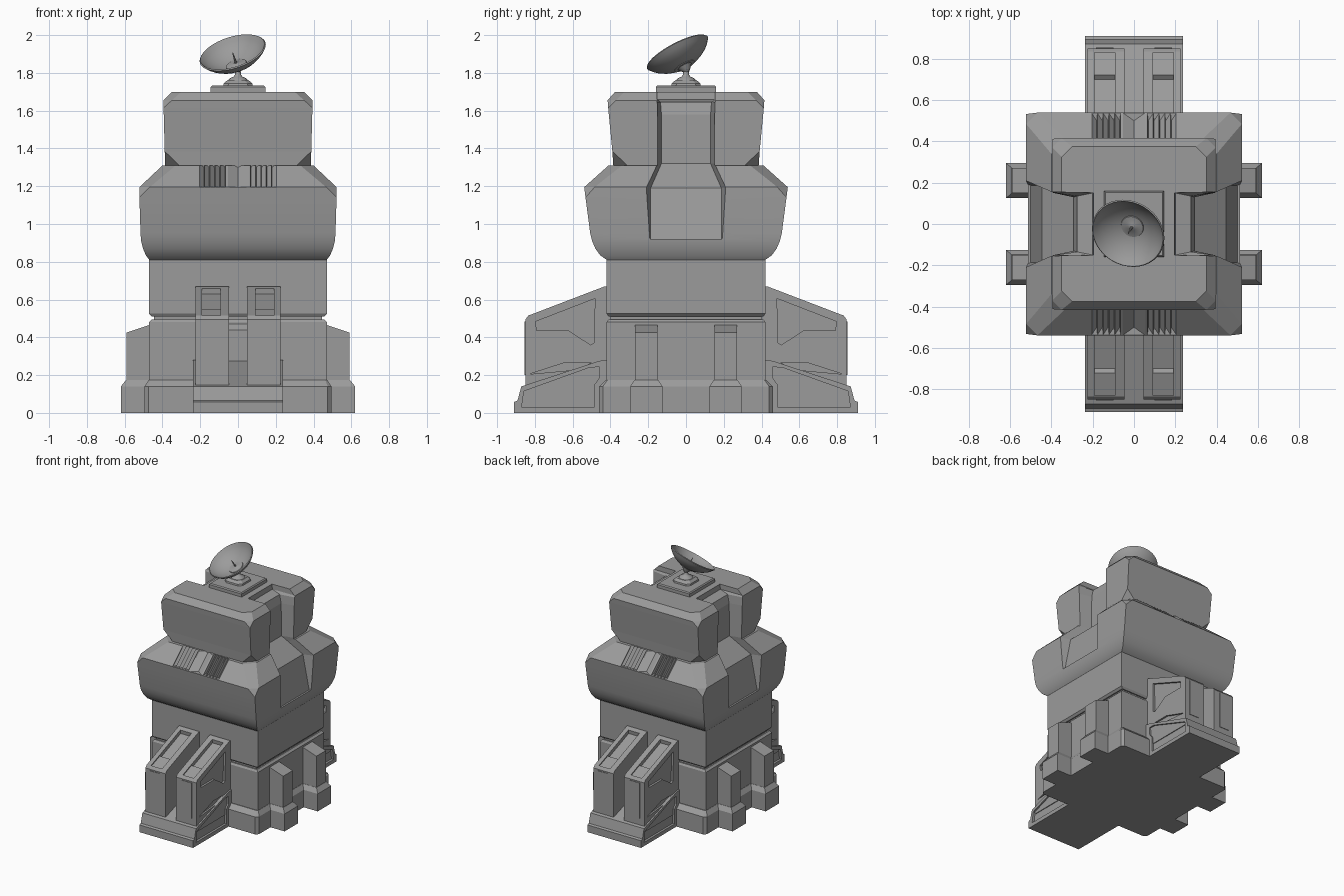
import bpy, bmesh, math
from mathutils import Vector

if "Cube" in bpy.data.objects:
    bpy.data.objects.remove(bpy.data.objects["Cube"])

GREY = bpy.data.materials.new("dark_grey")
GREY.diffuse_color = (.33, .33, .33, 1)
GREY.use_nodes = True
GREY.node_tree.nodes["Principled BSDF"].inputs["Base Color"].default_value = GREY.diffuse_color


def loft(name, rings, smooth=0):
    """Skin a list of equal-length rings and cap both ends."""
    bm = bmesh.new()
    vs = [[bm.verts.new(p) for p in r] for r in rings]
    n = len(rings[0])
    for a, b in zip(vs, vs[1:]):
        for i in range(n):
            j = (i + 1) % n
            bm.faces.new((a[i], a[j], b[j], b[i]))
    bm.faces.new(vs[0])
    bm.faces.new(vs[-1])
    bmesh.ops.remove_doubles(bm, verts=bm.verts, dist=1e-5)
    bmesh.ops.recalc_face_normals(bm, faces=bm.faces)
    me = bpy.data.meshes.new(name)
    bm.to_mesh(me)
    bm.free()
    me.materials.append(GREY)
    ob = bpy.data.objects.new(name, me)
    bpy.context.collection.objects.link(ob)
    if smooth:
        select(ob)
        bpy.ops.object.shade_smooth_by_angle(angle=math.radians(smooth))
    return ob


def select(ob):
    bpy.ops.object.select_all(action='DESELECT')
    ob.select_set(True)
    bpy.context.view_layer.objects.active = ob


def block(name, levels, smooth=0):
    """Stack of corner-cut rectangles; level = (half x, half y, corner cut, z)."""
    rings = []
    for hx, hy, c, z in levels:
        q = [(hx, hy - c), (hx - c, hy), (c - hx, hy), (-hx, hy - c),
             (-hx, c - hy), (c - hx, -hy), (hx - c, -hy), (hx, c - hy)]
        rings.append([(x, y, z) for x, y in q])
    return loft(name, rings, smooth)


def prism(name, yz, x0, x1, s=1):
    """Side profile extruded along x; s flips it front to back."""
    return loft(name, [[(x, s * y, z) for y, z in yz] for x in (x0, x1)])


def lathe(name, prof, centre, axis, n=32):
    """Turned profile of (radius, height) around an axis."""
    q = Vector(axis).to_track_quat('Z', 'Y')
    ang = [2 * math.pi * i / n for i in range(n)]
    return loft(name, [[q @ Vector((r * math.cos(a), r * math.sin(a), h)) + Vector(centre)
                        for a in ang] for r, h in prof], 35)


def cut(ob, cutters):
    for c in cutters:
        c.hide_render = True
        m = ob.modifiers.new("cut", 'BOOLEAN')
        m.operation, m.solver, m.object = 'DIFFERENCE', 'EXACT', c
        select(ob)
        bpy.ops.object.modifier_apply(modifier=m.name)


def drop(cutters):
    for c in cutters:
        bpy.data.objects.remove(c)


# Lower body: plinth, walls and the recessed seam
block("plinth", [(.495, .46, .02, 0), (.495, .46, .02, .14), (.472, .425, .01, .175)])
block("lower_wall", [(.47, .42, 0, .15), (.47, .42, 0, .48), (.455, .41, 0, .495)])
block("wall_seam", [(.445, .40, 0, .45), (.445, .40, 0, .55)])
block("upper_wall", [(.455, .41, 0, .51), (.47, .42, 0, .525), (.47, .42, 0, .82)])

# Bulging middle storey and the top storey
middle = block("middle_storey", [
    (.47, .42, 0, .81), (.488, .455, 0, .835), (.503, .48, 0, .87), (.513, .497, 0, .91),
    (.516, .507, 0, .95), (.522, .532, 0, 1.14), (.522, .539, .055, 1.195), (.40, .41, .07, 1.31)], smooth=20)
top = block("top_storey", [
    (.385, .383, .075, 1.28), (.386, .385, .075, 1.31), (.388, .39, 0, 1.385),
    (.394, .412, 0, 1.615), (.395, .415, .045, 1.655), (.35, .375, .05, 1.70)])

# Side channels running down both upper storeys
channel = [(.19, .152, .42, .155, 1.75), (.20, .15, .42, .155, 1.66), (.275, .135, .42, .157, 1.645),
           (.292, .13, .42, .157, 1.58), (.295, .13, .42, .158, 1.32),
           (.445, .187, .54, .215, 1.19), (.50, .187, .54, .20, .92)]
cutters = [loft("channel_cutter", [[(s * a, -w, z), (s * a, w, z), (s * b, v, z), (s * b, -v, z)]
                                   for a, w, b, v, z in channel]) for s in (1, -1)]
cut(top, cutters)
cut(middle, cutters)
drop(cutters)

# Sawtooth vents on the front and back shoulders, ending on a level ledge
half = [(0, -.026), (.055, .0)]
for i in range(5):
    x = .065 + i * .028
    half += [(x, -.002), (x + .004, -.026), (x + .026, -.004)]
half += [(.208, .05)]
saw = [(-x, d) for x, d in reversed(half[1:])] + half
vents = []
for s in (1, -1):
    vents.append(loft("vent_cutter", [[(x, s * (y + d / .66), z) for x, d in saw]
                                      for y, z in ((.539, 1.196), (.37, 1.346))]))
cut(middle, vents)
drop(vents)

# Side buttresses and their feet
for sx in (1, -1):
    for cy in (.21, -.21):
        loft("buttress_foot", [[(sx * .44, cy - w, z), (sx * x, cy - w, z), (sx * x, cy + w, z), (sx * .44, cy + w, z)]
                               for x, w, z in ((.62, .085, 0), (.62, .085, .14), (.592, .062, .175))])
        loft("buttress", [[(sx * .44, y, .15), (sx * .59, y, .15), (sx * .59, y, .425), (sx * .47, y, .465),
                           (sx * .44, y, .465)] for y in (cy - .06, cy + .06)])

# Front and back bays: wedge base with twin launcher pods
base_prof = [(.38, 0), (.91, 0), (.91, .058), (.892, .065), (.872, .14), (.46, .275), (.38, .285)]
base_panel = [(.485, .03), (.87, .03), (.858, .115), (.51, .24), (.458, .243), (.462, .18), (.485, .15)]
pod_prof = [(.38, .1), (.85, .1), (.85, .495), (.835, .515), (.43, .67), (.38, .67)]
pod_panel = [(.482, .605), (.487, .37), (.505, .36), (.62, .435), (.79, .435), (.797, .483)]
low_panel = [(.83, .205), (.635, .268), (.50, .268), (.56, .23)]
slot = [(.455, .63), (.70, .536), (.72, .55), (.83, .508), (.84, .60), (.47, .75)]
for s in (1, -1):
    base = prism("bay_base", base_prof, -.238, .238, s)
    cs = [prism("panel_cutter", base_panel, e * .22, e * .3, s) for e in (1, -1)]
    cut(base, cs)
    drop(cs)
    prism("bay_back_wall", [(.38, .1), (.455, .1), (.455, .44), (.40, .49), (.38, .49)], -.06, .06, s)
    for e in (1, -1):
        pod = prism("launcher_pod", pod_prof, e * .047, e * .226, s)
        cs = [prism("pod_cutter", pod_panel, e * .209, e * .3, s),
              prism("low_cutter", low_panel, e * .212, e * .3, s),
              prism("slot_cutter", slot, e * .092, e * .19, s)]
        cut(pod, cs)
        drop(cs)
        prism("pod_face_panel", [(.84, .2), (.854, .2), (.854, .485), (.84, .485)], e * .1, e * .185, s)

# Antenna mount on the roof
block("roof_plate", [(.145, .16, 0, 1.69), (.145, .16, 0, 1.725), (.138, .153, 0, 1.733)])
block("roof_step", [(.08, .08, .025, 1.72), (.075, .075, .025, 1.745), (.055, .055, .02, 1.762)])
lathe("antenna_neck", [(.055, 1.755), (.045, 1.77), (.024, 1.78), (.016, 1.79), (.014, 1.81), (.022, 1.82), (.01, 1.835)],
      (0, 0, 0), (0, 0, 1), 20)

# Tilted dish with feed spike
axis = Vector((-.27, -.45, .85)).normalized()
rim, R, D = Vector((-.028, -.045, 1.906)), .182, .088
outer = [(R * t, D * (1 - math.sqrt(1 - .75 * t * t)) / .5) for t in (.02, .2, .35, .5, .65, .8, .9, 1)]
inner = [(r * .97, h + .006) for r, h in reversed(outer)]
foot = rim - axis * D
lathe("dish", outer + inner, foot, axis, 40)
lathe("dish_hub", [(.06, .004), (.055, .018), (.02, .021), (.012, .026)], foot, axis, 24)
lathe("feed_spike", [(.008, .01), (.005, .05), (.002, .09)], foot, axis, 10)
lathe("dish_joint", [(.012, -.03), (.028, -.012), (.04, .004)], foot, axis, 20)
